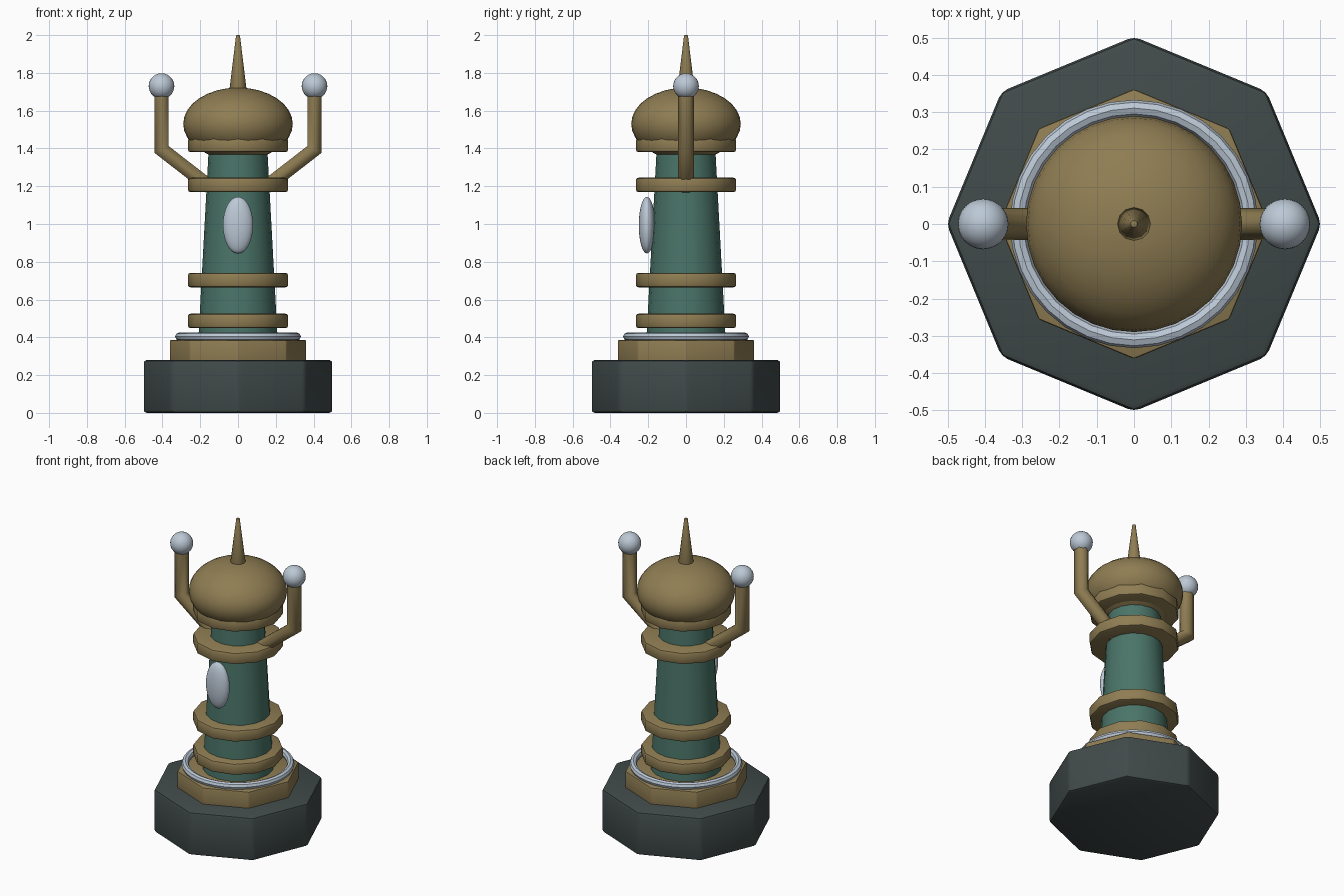
import bpy, bmesh, math
from mathutils import Vector

if "Cube" in bpy.data.objects:
    bpy.data.objects.remove(bpy.data.objects["Cube"])


def material(name, rgb):
    m = bpy.data.materials.new(name)
    m.diffuse_color = (*rgb, 1)
    m.use_nodes = True
    m.node_tree.nodes["Principled BSDF"].inputs["Base Color"].default_value = m.diffuse_color
    return m


GOLD = material("antique gold", (0.275, 0.205, 0.086))
TEAL = material("deep teal", (0.068, 0.175, 0.138))
SLATE = material("dark slate", (0.052, 0.069, 0.068))
SILVER = material("pale silver", (0.50, 0.58, 0.67))


def finish(name, mat, bevel=0):
    ob = bpy.context.object
    ob.name = name
    ob.data.materials.append(mat)
    if bevel:
        mod = ob.modifiers.new("soft_edges", 'BEVEL')
        mod.width = bevel
        mod.segments = 2
        bpy.ops.object.modifier_apply(modifier=mod.name)
    bpy.ops.object.shade_smooth_by_angle(angle=math.radians(30))
    return ob


def frustum(name, mat, sides, r1, r2, z1, z2, bevel=0):
    bpy.ops.mesh.primitive_cone_add(vertices=sides, radius1=r1, radius2=r2,
                                    depth=z2 - z1, location=(0, 0, (z1 + z2) / 2))
    return finish(name, mat, bevel)


def ellipsoid(name, mat, loc, radii, segments=32, rings=16):
    bpy.ops.mesh.primitive_uv_sphere_add(segments=segments, ring_count=rings,
                                         radius=1, location=loc)
    bpy.context.object.scale = radii
    bpy.ops.object.transform_apply(location=False, rotation=False, scale=True)
    return finish(name, mat)


def arm(name, side):
    """Six-sided bent rod with a mitred elbow."""
    path = [Vector(p) for p in ((0.15, 0, 1.197), (0.405, 0, 1.395), (0.405, 0, 1.73))]
    r, bm, loops = 0.043, bmesh.new(), []
    dirs = [(path[1] - path[0]).normalized(), (path[2] - path[1]).normalized()]
    for p, a, b in zip(path, (dirs[0], *dirs), (*dirs, dirs[1])):
        t = (a + b).normalized()
        across = Vector((t.z, 0, -t.x)) / t.dot(a)
        ring = []
        for i in range(6):
            ang = i * math.pi / 3
            co = p + Vector((0, 1, 0)) * r * math.cos(ang) + across * r * math.sin(ang)
            ring.append(bm.verts.new((co.x * side, co.y, co.z)))
        loops.append(ring)
    for lo, hi in zip(loops, loops[1:]):
        for i in range(6):
            j = (i + 1) % 6
            bm.faces.new((lo[i], lo[j], hi[j], hi[i]))
    bm.faces.new(loops[0])
    bm.faces.new(loops[-1])
    bmesh.ops.recalc_face_normals(bm, faces=bm.faces)
    me = bpy.data.meshes.new(name)
    bm.to_mesh(me)
    bm.free()
    ob = bpy.data.objects.new(name, me)
    bpy.context.collection.objects.link(ob)
    bpy.ops.object.select_all(action='DESELECT')
    ob.select_set(True)
    bpy.context.view_layer.objects.active = ob
    me.materials.append(GOLD)
    bpy.ops.object.shade_smooth_by_angle(angle=math.radians(65))


# Octagonal plinth, step and silver trim
frustum("plinth", SLATE, 8, 0.503, 0.503, 0, 0.28, 0.018)
frustum("plinth_step", GOLD, 8, 0.362, 0.362, 0.25, 0.385, 0.006)
bpy.ops.mesh.primitive_torus_add(major_segments=32, minor_segments=8,
                                 major_radius=0.311, minor_radius=0.022,
                                 location=(0, 0, 0.404))
finish("trim_ring", SILVER)

# Tapered column with bands
frustum("column", TEAL, 16, 0.211, 0.155, 0.37, 1.40)
for n, z in enumerate((0.487, 0.703, 1.207, 1.418)):
    frustum(f"band_{n + 1}", GOLD, 12, 0.266, 0.266, z - 0.038, z + 0.038, 0.014)

# Dome and spire
ellipsoid("dome", GOLD, (0, 0, 1.53), (0.29, 0.29, 0.192))
frustum("spire", GOLD, 12, 0.048, 0.01, 1.69, 2.0, 0.003)

# Front oval gem
ellipsoid("gem", SILVER, (0, -0.207, 0.994), (0.08, 0.043, 0.15))

# Side arms with orbs
for label, s in (("left", -1), ("right", 1)):
    arm(f"{label}_arm", s)
    ellipsoid(f"{label}_orb", SILVER, (0.405 * s, 0, 1.73), (0.068,) * 3, 24, 14)
